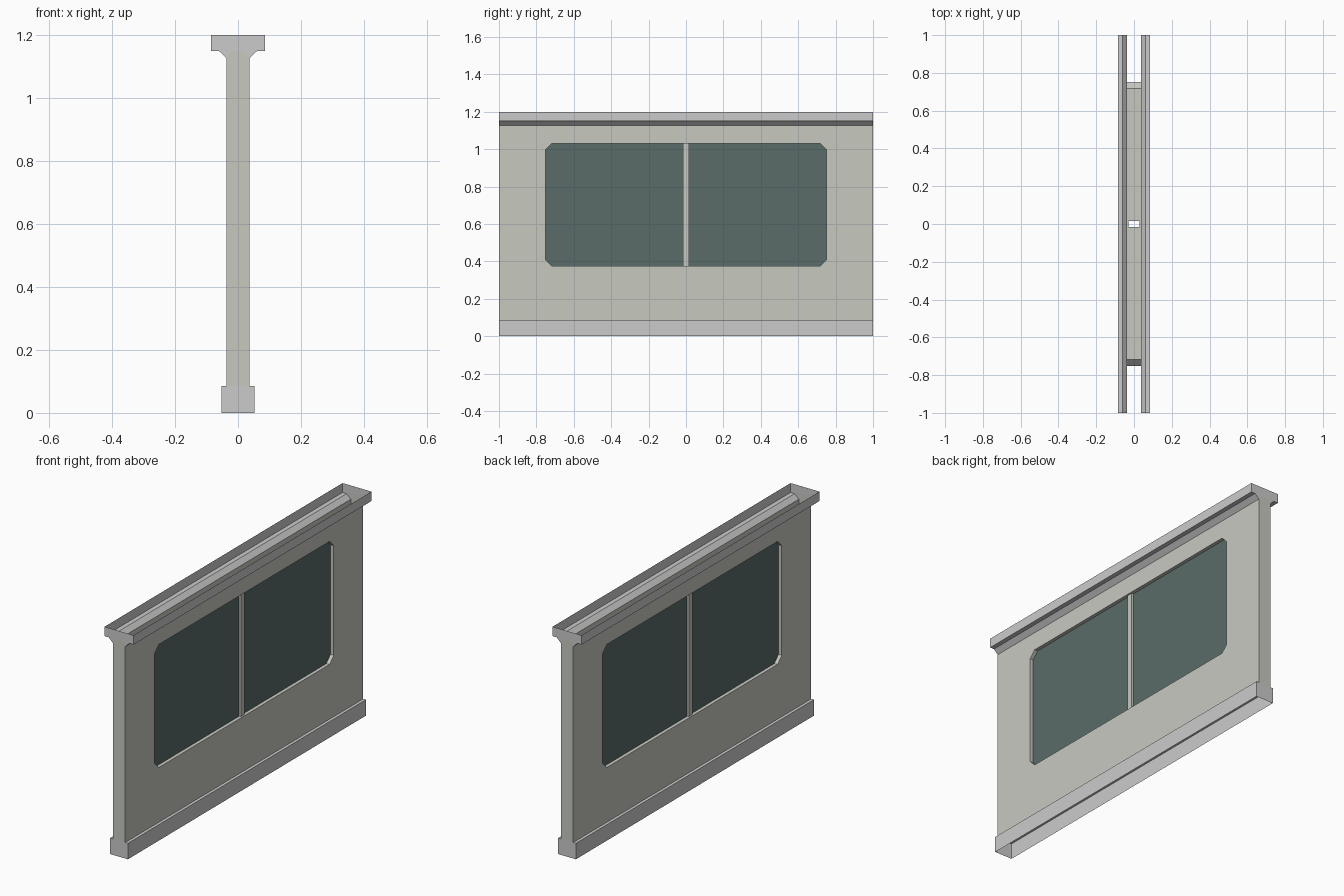
import bpy, bmesh

if "Cube" in bpy.data.objects:
    bpy.data.objects.remove(bpy.data.objects["Cube"])

HALF = 1.0                       # half length along y
TX, Z0, Z1 = 0.0365, 0.085, 1.127  # wall half thickness, bottom, top
WY, WZ0, WZ1, C = 0.752, 0.376, 1.03, 0.035  # window opening and corner cut
MX, MY = 0.028, 0.016            # mullion half sizes
GX = 0.018                       # glass pane offset


def material(name, color):
    m = bpy.data.materials.new(name)
    m.diffuse_color = (*color, 1)
    m.use_nodes = True
    m.node_tree.nodes["Principled BSDF"].inputs["Base Color"].default_value = m.diffuse_color
    return m


def make(name, faces, mat=None, recalc=True):
    bm = bmesh.new()
    for f in faces:
        bm.faces.new([bm.verts.new(p) for p in f])
    bmesh.ops.remove_doubles(bm, verts=bm.verts, dist=1e-5)
    if recalc:
        bmesh.ops.recalc_face_normals(bm, faces=bm.faces)
    me = bpy.data.meshes.new(name)
    bm.to_mesh(me)
    bm.free()
    ob = bpy.data.objects.new(name, me)
    bpy.context.collection.objects.link(ob)
    if mat:
        me.materials.append(mat)
    return ob


def rail(name, profile, end):
    """Mirrored open profile swept along y, closed at both ends."""
    faces = []
    for s in (1, -1):
        for (xa, za), (xb, zb) in zip(profile, profile[1:]):
            faces.append([(s * xa, -HALF, za), (s * xb, -HALF, zb),
                          (s * xb, HALF, zb), (s * xa, HALF, za)])
        faces.append([(x, s * HALF, z) for x, z in end])
    return make(name, faces)


wall_mat = material("wall_paint", (0.57, 0.585, 0.53))
glass_mat = material("tinted_glass", (0.10, 0.147, 0.14))

# Window outline, counter-clockwise seen from +x
window = [(-WY + C, WZ0), (WY - C, WZ0), (WY, WZ0 + C), (WY, WZ1 - C),
          (WY - C, WZ1), (-WY + C, WZ1), (-WY, WZ1 - C), (-WY, WZ0 + C)]
corners = [(-HALF, Z0), (HALF, Z0), (HALF, Z1), (-HALF, Z1)]

# Hollow wall: two skins around the window, reveal and ends
faces = []
for s in (1, -1):
    def P(q, x=s * TX):
        return (x, q[0], q[1])
    for i in range(4):
        a, b = corners[i], corners[(i + 1) % 4]
        w0, w1, w2 = window[2 * i], window[2 * i + 1], window[(2 * i + 2) % 8]
        faces += [[P(a), P(b), P(w1), P(w0)], [P(b), P(w2), P(w1)]]
    faces.append([(x, s * HALF, z) for x, z in
                  ((-TX, Z0), (TX, Z0), (TX, Z1), (0.02, 1.15), (-0.02, 1.15), (-TX, Z1))])
for i in range(8):
    a, b = window[i], window[(i + 1) % 8]
    if i not in (0, 4):
        faces.append([(TX, *a), (TX, *b), (-TX, *b), (-TX, *a)])
# sill and head of the opening, each with a slot for the mullion
for z in (WZ0, WZ1):
    outer = [(sx * TX, sy * (WY - C), z) for sx, sy in ((1, 1), (-1, 1), (-1, -1), (1, -1))]
    inner = [(sx * MX, sy * MY, z) for sx, sy in ((1, 1), (-1, 1), (-1, -1), (1, -1))]
    for i in range(4):
        j = (i + 1) % 4
        faces.append([outer[i], outer[j], inner[j], inner[i]])
make("wall_panel", faces, wall_mat)

# Glass panes, one facing each way
make("glass_right", [[(GX, *q) for q in window]], glass_mat, recalc=False)
make("glass_left", [[(-GX, *q) for q in reversed(window)]], glass_mat, recalc=False)

# Mullion: open-ended square tube
ring = [(MX, -MY), (MX, MY), (-MX, MY), (-MX, -MY)]
make("mullion", [[(*ring[i], WZ0), (*ring[(i + 1) % 4], WZ0),
                  (*ring[(i + 1) % 4], WZ1), (*ring[i], WZ1)] for i in range(4)],
     wall_mat, recalc=False)

# Top rail, open above
half = [(0.085, 1.2), (0.085, 1.15), (0.061, 1.15), (TX, Z1)]
end = half + [(0.02, 1.15)]
top = rail("top_rail", half, end + [(-x, z) for x, z in reversed(end)])

# Base rail, open below
half = [(0.0525, 0), (0.0525, Z0), (TX, Z0)]
rail("base_rail", half, half + [(-x, z) for x, z in reversed(half)])

# Outward orientation of the open rails
for name in ("top_rail", "base_rail"):
    me = bpy.data.objects[name].data
    me.update()
    side = max(me.polygons, key=lambda p: p.center.x)
    if side.normal.x < 0:
        me.flip_normals()
